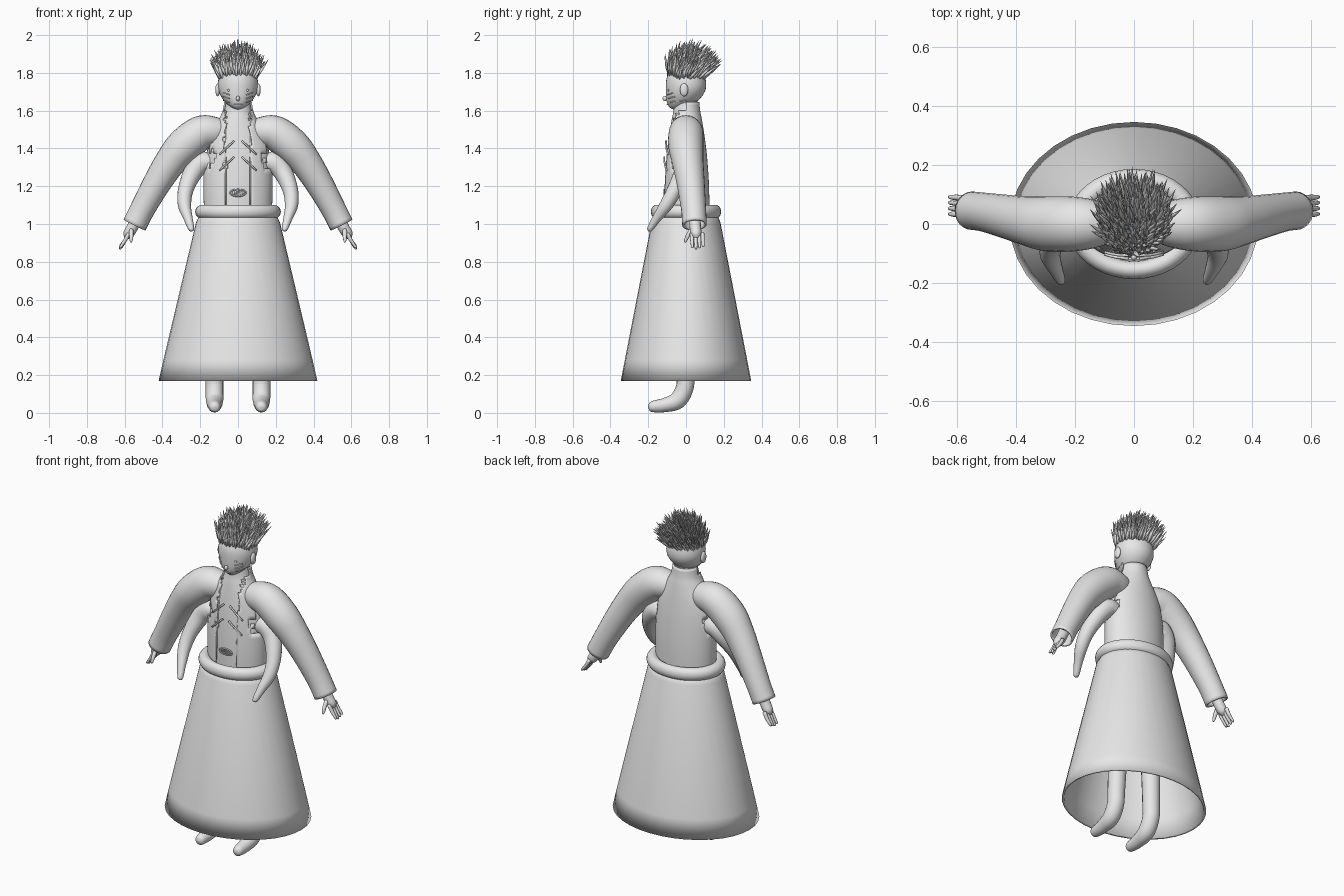
import bpy, bmesh, math, random
from mathutils import Vector
from mathutils.bvhtree import BVHTree

random.seed(4)
cube = bpy.data.objects.get("Cube")
if cube:
    bpy.data.objects.remove(cube)

grey = bpy.data.materials.new("plain grey")
grey.use_nodes = True
grey.diffuse_color = (0.8, 0.8, 0.8, 1)
grey.node_tree.nodes["Principled BSDF"].inputs["Base Color"].default_value = (0.8, 0.8, 0.8, 1)


def finish(name, bm, smooth=True, outward=True):
    if outward:
        bmesh.ops.recalc_face_normals(bm, faces=bm.faces)
    mesh = bpy.data.meshes.new(name)
    bm.to_mesh(mesh)
    bm.free()
    mesh.materials.append(grey)
    for p in mesh.polygons:
        p.use_smooth = smooth
    obj = bpy.data.objects.new(name, mesh)
    bpy.context.collection.objects.link(obj)
    return obj


def skin_rings(bm, rings, caps=(True, True)):
    """Bridge equal rings of points into a skin."""
    loops = [[bm.verts.new(p) for p in ring] for ring in rings]
    n = len(loops[0])
    for a, b in zip(loops, loops[1:]):
        for i in range(n):
            j = (i + 1) % n
            bm.faces.new((a[i], a[j], b[j], b[i]))
    if caps[0]:
        bm.faces.new(loops[0])
    if caps[1]:
        bm.faces.new(loops[-1])


def spline(points, steps):
    """Catmull-Rom through points of any dimension."""
    pts = [Vector(p) for p in points]
    pts = [2 * pts[0] - pts[1]] + pts + [2 * pts[-1] - pts[-2]]
    out = []
    for a, b, c, d in zip(pts, pts[1:], pts[2:], pts[3:]):
        for k in range(steps):
            t = k / steps
            out.append(0.5 * (2 * b + (c - a) * t + (2 * a - 5 * b + 4 * c - d) * t ** 2
                              + (3 * b - a - 3 * c + d) * t ** 3))
    return out + [pts[-2]]


def tube(name, points, sides=16, steps=5, ref=(0, 1, 0), caps=(True, True)):
    """Round limb through (x, y, z, radius) points."""
    path = spline(points, steps)
    rings = []
    for i, p in enumerate(path):
        d = (path[min(i + 1, len(path) - 1)] - path[max(i - 1, 0)]).xyz.normalized()
        u = d.cross(Vector(ref)).normalized()
        v = d.cross(u)
        r = max(p.w, 0.002)
        angles = [math.tau * k / sides for k in range(sides)]
        rings.append([p.xyz + r * (u * math.cos(a) + v * math.sin(a)) for a in angles])
    bm = bmesh.new()
    skin_rings(bm, rings, caps)
    return finish(name, bm)


def ellipse_rings(sections, sides, grow=0.0):
    """Level ellipses from (z, half width, half depth) sections."""
    return [[((s[1] + grow) * math.cos(math.tau * k / sides),
              (s[2] + grow) * math.sin(math.tau * k / sides), s[0])
             for k in range(sides)] for s in sections]


def ellipsoid(name, centre, radii):
    bm = bmesh.new()
    bmesh.ops.create_uvsphere(bm, u_segments=24, v_segments=16, radius=1)
    for v in bm.verts:
        v.co = Vector([c + r * q for c, r, q in zip(centre, radii, v.co)])
    return finish(name, bm)


def thicken(obj, amount):
    mod = obj.modifiers.new("thickness", "SOLIDIFY")
    mod.thickness = amount
    mod.offset = -1


# Skirt: open cone with a thin turned hem
bm = bmesh.new()
skirt = [(1.06, .15, .12), (1.05, .20, .165), (1.01, .222, .182), (.28, .395, .324), (.17, .42, .345),
         (.172, .408, .333), (.28, .383, .312), (1.0, .205, .165)]
skin_rings(bm, ellipse_rings(skirt, 36), (False, False))
finish("skirt", bm)

# Belt
bpy.ops.mesh.primitive_torus_add(major_radius=.19, minor_radius=.037, major_segments=40,
                                 minor_segments=14, location=(0, 0, 1.065))
belt = bpy.context.object
belt.name = "belt"
belt.scale.y = .82
belt.data.materials.append(grey)
bpy.ops.object.shade_smooth()

# Torso and neck
body = spline([(1.04, .17, .115), (1.2, .174, .113), (1.35, .168, .103), (1.46, .145, .09),
               (1.55, .095, .076), (1.6, .072, .066), (1.68, .06, .058)], 5)
bm = bmesh.new()
skin_rings(bm, ellipse_rings(body, 48))
chest = BVHTree.FromBMesh(bm)
finish("torso", bm)

# Vest: shell with an open front and torn armholes
bm = bmesh.new()
skin_rings(bm, ellipse_rings([s for s in body if s[0] < 1.65], 80, .009), (False, False))
bmesh.ops.recalc_face_normals(bm, faces=bm.faces)
torn = []
for f in bm.faces:
    c = f.calc_center_median()
    edge = .068 + (random.uniform(-.008, .014) if c.z > 1.28 else 0)
    front_gap = c.y < 0 and abs(c.x) < edge
    hole = math.hypot(c.y + .01, c.z - 1.35) < .06 + random.uniform(-.012, .02)
    collar_dip = c.y < 0 and c.z > 1.6
    if front_gap or collar_dip or (hole and abs(c.x) > .1):
        torn.append(f)
bmesh.ops.delete(bm, geom=torn, context="FACES")
thicken(finish("vest", bm, outward=False), .008)

# Head: egg narrowing forward into the chin
bm = bmesh.new()
bmesh.ops.create_uvsphere(bm, u_segments=32, v_segments=24, radius=1)
for v in bm.verts:
    t = max(0, -v.co.z)
    v.co = Vector((v.co.x * .107 * (1 - .25 * t * t), v.co.y * .107 - .05 * t * t, 1.735 + v.co.z * .13))
face = BVHTree.FromBMesh(bm)
finish("head", bm)
ellipsoid("nose", (0, -.112, 1.665), (.01, .012, .014))


def on_front(tree, x, z, lift=0.003):
    hit = tree.ray_cast(Vector((x, -1, z)), Vector((0, 1, 0)))[0]
    return (x, (hit.y if hit else 0) - lift, z)


def stroke(name, tree, a, b, r, lift=.003):
    """Thin raised line laid over a front surface."""
    pts = [(a[0] + (b[0] - a[0]) * t, a[1] + (b[1] - a[1]) * t) for t in (0, .5, 1)]
    tube(name, [(*on_front(tree, x, z, lift), r) for x, z in pts], sides=6, steps=2, ref=(0, .3, 1))


stroke("mouth", face, (-.02, 1.632), (.02, 1.632), .003)

# Belly opening: rim with a ridged centre
tube("belly_rim", [(.042 * math.cos(a), on_front(chest, 0, 1.165)[1], 1.165 + .018 * math.sin(a), .004)
                   for a in [math.tau * k / 20 for k in range(21)]], sides=6, steps=1)
for k in range(-3, 4):
    h = .016 * math.sqrt(1 - (k / 4) ** 2)
    stroke("belly_ridge", chest, (k * .01, 1.165 - h), (k * .01 + .002, 1.165 + h), .003)

# Hair: pointed locks swept up and back
bm = bmesh.new()
count = 1000
for i in range(count):
    h = 1 - 2 * (i + .5) / count
    a = i * math.pi * (3 - math.sqrt(5))
    w = math.sqrt(1 - h * h)
    n = Vector((w * math.cos(a), w * math.sin(a), h))
    if h < .26 + (.12 if n.y < -.6 else 0):
        continue
    root = Vector((n.x * .103, n.y * .103, 1.735 + n.z * .125))
    d = Vector((n.x * .42, n.y * .5 + .36, .85 + .1 * n.z))
    d += Vector([random.uniform(-.18, .18) for _ in range(3)])
    d.normalize()
    u = d.orthogonal().normalized()
    v = d.cross(u)
    length = random.uniform(.075, .128)
    rings = []
    for t, r in ((0, .006), (.35, .0085), (.7, .005), (1, .0005)):
        p = root + d * length * t + Vector((0, .012 * t * t, 0))
        rings.append([p + r * (u * math.cos(math.tau * k / 5) + v * math.sin(math.tau * k / 5))
                      for k in range(5)])
    skin_rings(bm, rings)
finish("hair", bm)

# Paired parts
for side, s in (("left", 1), ("right", -1)):
    def limb(part, pts, **kw):
        return tube(f"{side}_{part}", [(s * x, y, z, r) for x, y, z, r in pts], **kw)

    # Wide sleeve, open at the cuff
    sleeve = limb("sleeve", [(.05, .0, 1.49, .05), (.12, 0, 1.49, .078), (.2, 0, 1.48, .092),
                             (.29, .0, 1.41, .093), (.36, .01, 1.325, .083), (.43, .025, 1.215, .074),
                             (.505, .04, 1.08, .066), (.548, .045, .995, .065)], sides=24, caps=(True, False))
    thicken(sleeve, .01)

    # Hand
    limb("palm", [(.53, .045, 1.04, .03), (.56, .05, .98, .03), (.582, .054, .945, .027),
                  (.592, .056, .925, .012)], sides=12)
    for k in range(4):
        y = .03 + .019 * k
        limb("finger", [(.578, y, .95, .011), (.597, y + .002, .915, .01),
                        (.622, y + .004, .872 + .006 * abs(k - 1), .007),
                        (.624, y + .004, .866 + .006 * abs(k - 1), .002)], sides=8, steps=3)
    limb("thumb", [(.565, .03, .97, .012), (.565, .008, .935, .011), (.566, -.004, .908, .007),
                   (.566, -.006, .902, .002)], sides=8, steps=3)

    # Slim lower arm tapering to a point
    limb("lower_arm", [(.13, .0, 1.32, .05), (.19, 0, 1.325, .056), (.24, -.015, 1.27, .05),
                       (.277, -.06, 1.18, .041), (.283, -.105, 1.1, .035), (.264, -.155, 1.03, .024),
                       (.248, -.19, .975, .016), (.246, -.197, .962, .006)])

    # Leg and foot
    limb("leg", [(.1, .01, 1.0, .06), (.11, .005, .6, .055), (.123, -.002, .22, .048), (.124, -.008, .13, .047),
                 (.124, -.045, .066, .046), (.124, -.11, .042, .038), (.124, -.17, .034, .031),
                 (.124, -.192, .034, .022), (.124, -.2, .034, .004)], ref=(1, 0, 0))

    ellipsoid(f"{side}_ear", (s * .108, -.01, 1.71), (.012, .022, .034))
    ellipsoid(f"{side}_eye", on_front(face, s * .05, 1.708, 0), (.008, .004, .006))
    for z in (1.688, 1.668, 1.648):
        stroke(f"{side}_whisker_mark", face, (s * .045, z - .004), (s * .078, z + .006), .003)
    for z in (1.44, 1.355):
        stroke(f"{side}_chest_bar", chest, (s * .02, z), (s * .098, z - .072), .005, .014)
    # Raised seam beside the chest panel
    stroke(f"{side}_front_seam", chest, (s * .066, 1.1), (s * .066, 1.52), .004)
